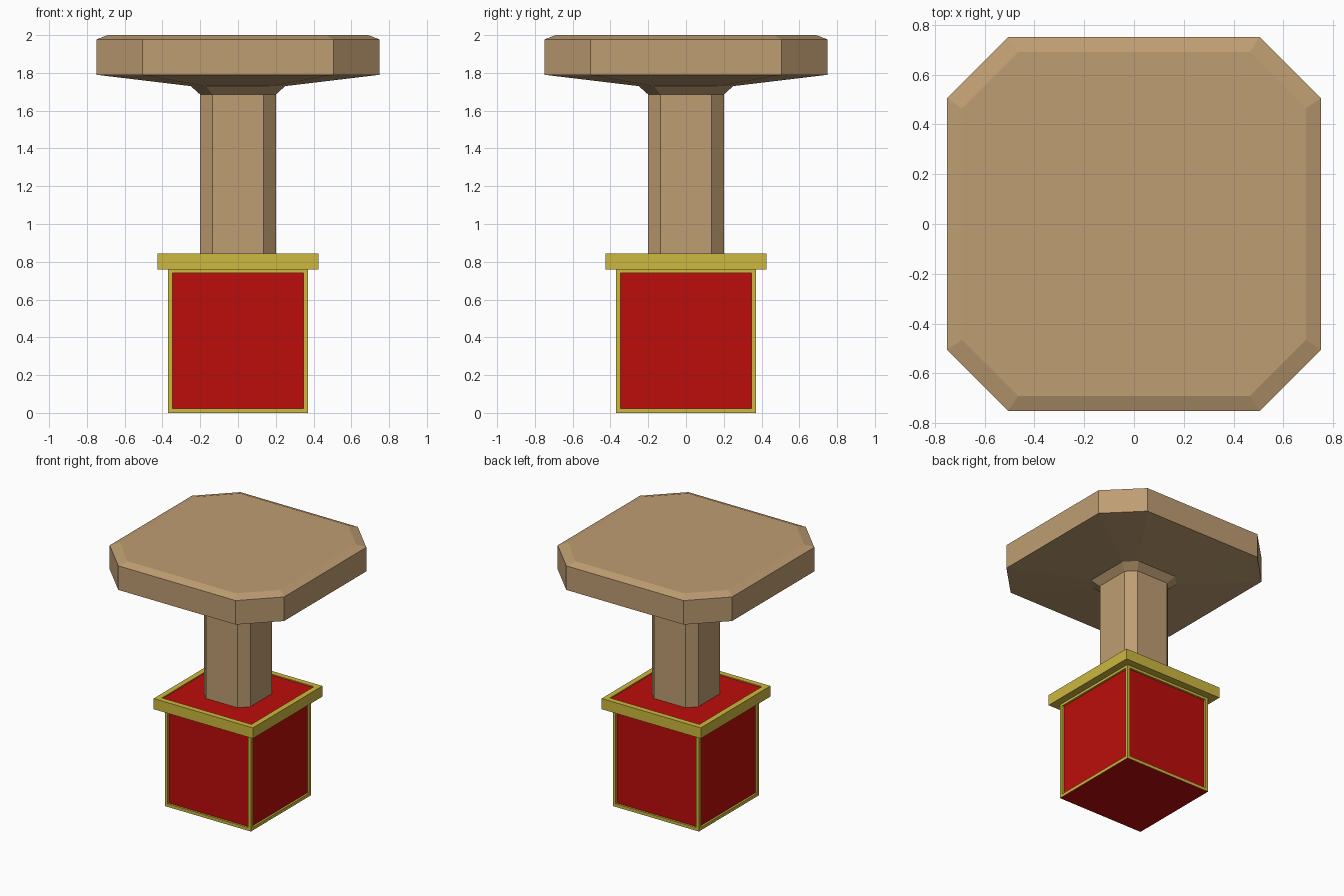
import bpy, bmesh
from mathutils import Vector

if "Cube" in bpy.data.objects:
    bpy.data.objects.remove(bpy.data.objects["Cube"])


def mat(name, col):
    m = bpy.data.materials.new(name)
    m.diffuse_color = (*col, 1)
    m.use_nodes = True
    m.node_tree.nodes["Principled BSDF"].inputs["Base Color"].default_value = m.diffuse_color
    return m


WOOD = mat("tan wood", (0.52, 0.34, 0.17))
RED = mat("red", (0.50, 0.004, 0.003))
GOLD = mat("gold", (0.61, 0.48, 0.05))


def finish(bm, name, mats):
    bmesh.ops.recalc_face_normals(bm, faces=bm.faces)
    me = bpy.data.meshes.new(name)
    bm.to_mesh(me)
    bm.free()
    for m in mats:
        me.materials.append(m)
    ob = bpy.data.objects.new(name, me)
    bpy.context.collection.objects.link(ob)
    return ob


def loft(name, sections, material):
    """Stack of chamfered squares: (z, half width, half length of flat side)."""
    bm = bmesh.new()
    rings = []
    for z, h, c in sections:
        pts = [(h, -c), (h, c), (c, h), (-c, h), (-h, c), (-h, -c), (-c, -h), (c, -h)]
        rings.append([bm.verts.new((x, y, z)) for x, y in pts])
    for a, b in zip(rings, rings[1:]):
        for i in range(8):
            j = (i + 1) % 8
            bm.faces.new((a[i], a[j], b[j], b[i]))
    bm.faces.new(rings[0])
    bm.faces.new(rings[-1])
    return finish(bm, name, [material])


def framed_box(name, half, z0, z1, panels):
    """Gold box; panels maps 'side'/'top' to (frame width, recess) of a red inset."""
    bm = bmesh.new()
    bmesh.ops.create_cube(bm, size=1)
    for v in bm.verts:
        v.co = Vector((v.co.x * 2 * half, v.co.y * 2 * half, z1 if v.co.z > 0 else z0))
    bm.normal_update()
    for f in list(bm.faces):
        n = f.normal.copy()
        kind = "top" if n.z > 0.5 else "bottom" if n.z < -0.5 else "side"
        if kind not in panels:
            continue
        width, depth = panels[kind]
        if width:
            bmesh.ops.inset_individual(bm, faces=[f], thickness=width)
            # straight-walled recess
            ext = bmesh.ops.extrude_discrete_faces(bm, faces=[f])["faces"][0]
            for v in ext.verts:
                v.co -= n * depth
            f = ext
        f.material_index = 1
    return finish(bm, name, [GOLD, RED])


# Base box with red panels in a gold frame
framed_box("base_box", 0.37, 0.0, 0.765, {"side": (0.034, 0.015), "bottom": (0, 0)})
# Overhanging lid with red top
framed_box("base_lid", 0.427, 0.76, 0.843, {"top": (0.06, 0.008)})
# Post, flare and chamfered head in one profile
loft("post_and_head", [(0.80, 0.2, 0.135), (1.685, 0.2, 0.135), (1.73, 0.25, 0.17),
                       (1.79, 0.75, 0.505), (1.977, 0.75, 0.505), (2.0, 0.69, 0.465)], WOOD)
